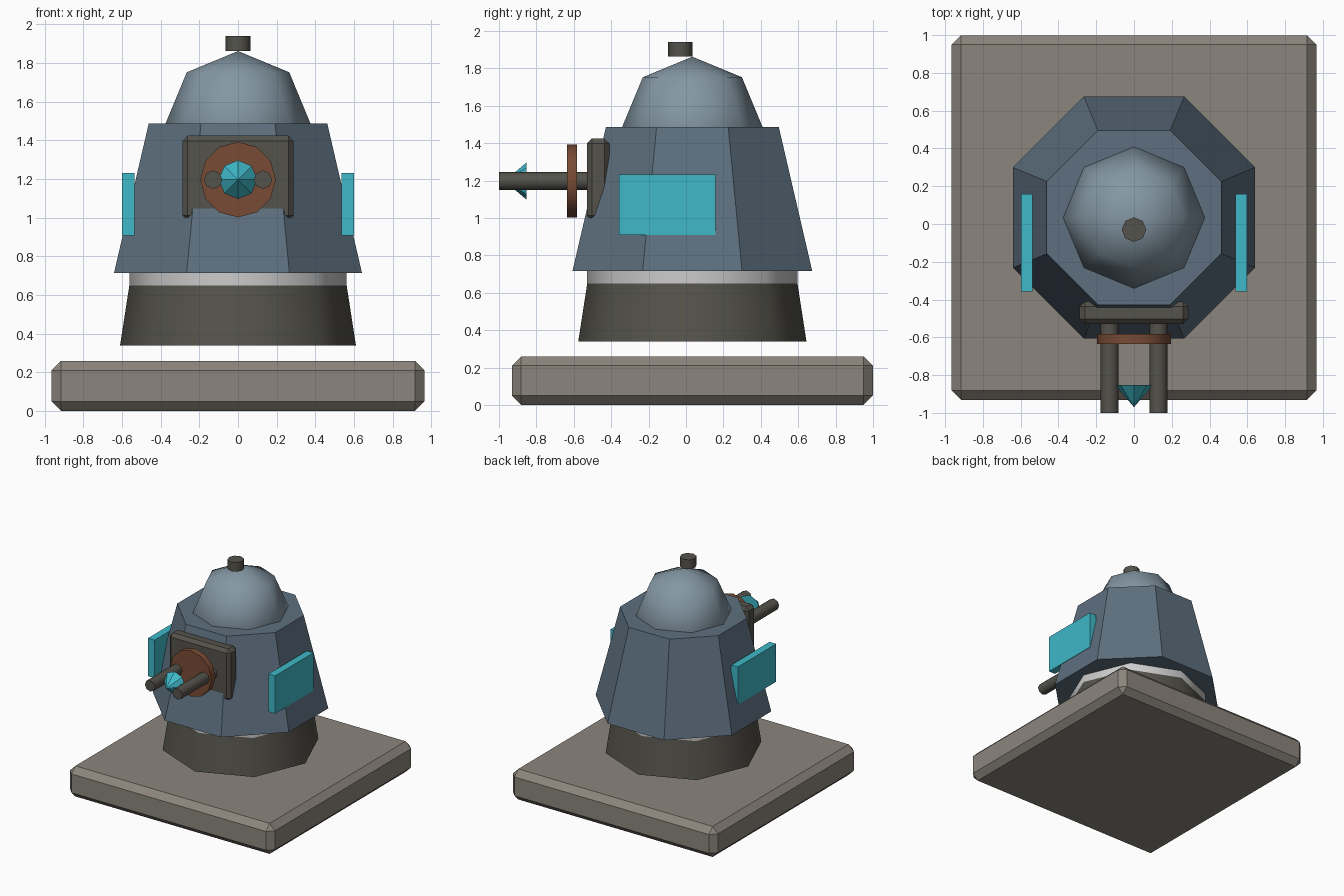
import bpy
from math import pi, radians

if "Cube" in bpy.data.objects:
    bpy.data.objects.remove(bpy.data.objects["Cube"])

CY = 0.034  # tower and plinth centre line


def paint(name, rgb):
    m = bpy.data.materials.new(name)
    m.diffuse_color = (*rgb, 1)
    m.use_nodes = True
    m.node_tree.nodes["Principled BSDF"].inputs["Base Color"].default_value = m.diffuse_color
    return m


STONE = paint("stone", (0.26, 0.235, 0.20))
DARK = paint("dark_metal", (0.09, 0.085, 0.07))
BLUE = paint("blue_armour", (0.11, 0.16, 0.21))
PALE = paint("pale_blue", (0.23, 0.31, 0.37))
COPPER = paint("copper", (0.19, 0.07, 0.035))
CYAN = paint("cyan", (0.05, 0.48, 0.58))


def finish(name, mat, smooth):
    ob = bpy.context.object
    ob.name = name
    if mat:
        ob.data.materials.append(mat)
    if smooth:
        bpy.ops.object.shade_smooth_by_angle(angle=radians(50))
    return ob


def box(name, loc, size, mat, bevel=0):
    bpy.ops.mesh.primitive_cube_add(size=1, location=loc)
    ob = bpy.context.object
    ob.scale = size
    bpy.ops.object.transform_apply(location=False, rotation=False, scale=True)
    if bevel:
        b = ob.modifiers.new("bevel", 'BEVEL')
        b.width = bevel
        b.segments = 1
    return finish(name, mat, False)


def frustum(name, x, y, z0, z1, r0, r1, mat, sides=8, turn=0, smooth=True):
    bpy.ops.mesh.primitive_cone_add(vertices=sides, radius1=r0, radius2=r1, depth=z1 - z0,
                                    location=(x, y, (z0 + z1) / 2), rotation=(0, 0, turn))
    return finish(name, mat, smooth)


def forward(name, x, z, y0, y1, r0, r1, mat, sides=8, smooth=True):
    # round part pointing to the front, from y0 (back) to y1 (front)
    bpy.ops.mesh.primitive_cone_add(vertices=sides, radius1=r0, radius2=r1, depth=y0 - y1,
                                    location=(x, (y0 + y1) / 2, z), rotation=(pi / 2, 0, 0))
    return finish(name, mat, smooth)


# Plinth, pedestal and turning ring
box("plinth", (0, CY, 0.13), (1.93, 1.93, 0.26), STONE, 0.05)
frustum("pedestal", 0, CY, 0.34, 0.65, 0.61, 0.562, DARK)
frustum("turning_ring", 0, CY, 0.65, 0.73, 0.562, 0.562, None)

# Octagonal armoured body
frustum("turret_body", 0, CY, 0.715, 1.487, 0.694, 0.50, BLUE, turn=pi / 8, smooth=False)

# Dome and top cap
bpy.ops.mesh.primitive_uv_sphere_add(segments=8, ring_count=4, radius=0.375,
                                     location=(0, CY, 1.487))
finish("dome", PALE, True)
frustum("top_cap", 0, -0.03, 1.862, 1.94, 0.065, 0.065, DARK)

# Gun mount
box("gun_shield", (0, -0.47, 1.205), (0.575, 0.12, 0.44), DARK, 0.027)
forward("copper_collar", 0, 1.197, -0.582, -0.636, 0.195, 0.195, COPPER, sides=12)
forward("muzzle_glow", 0, 1.197, -0.852, -0.97, 0.1, 0, CYAN, smooth=False)

# Paired barrels and side panels
for side, s in (("left", -1), ("right", 1)):
    forward(side + "_barrel", s * 0.129, 1.197, -0.5, -1.0, 0.048, 0.048, DARK)
    box(side + "_panel", (s * 0.568, -0.1, 1.07), (0.063, 0.515, 0.322), CYAN)
